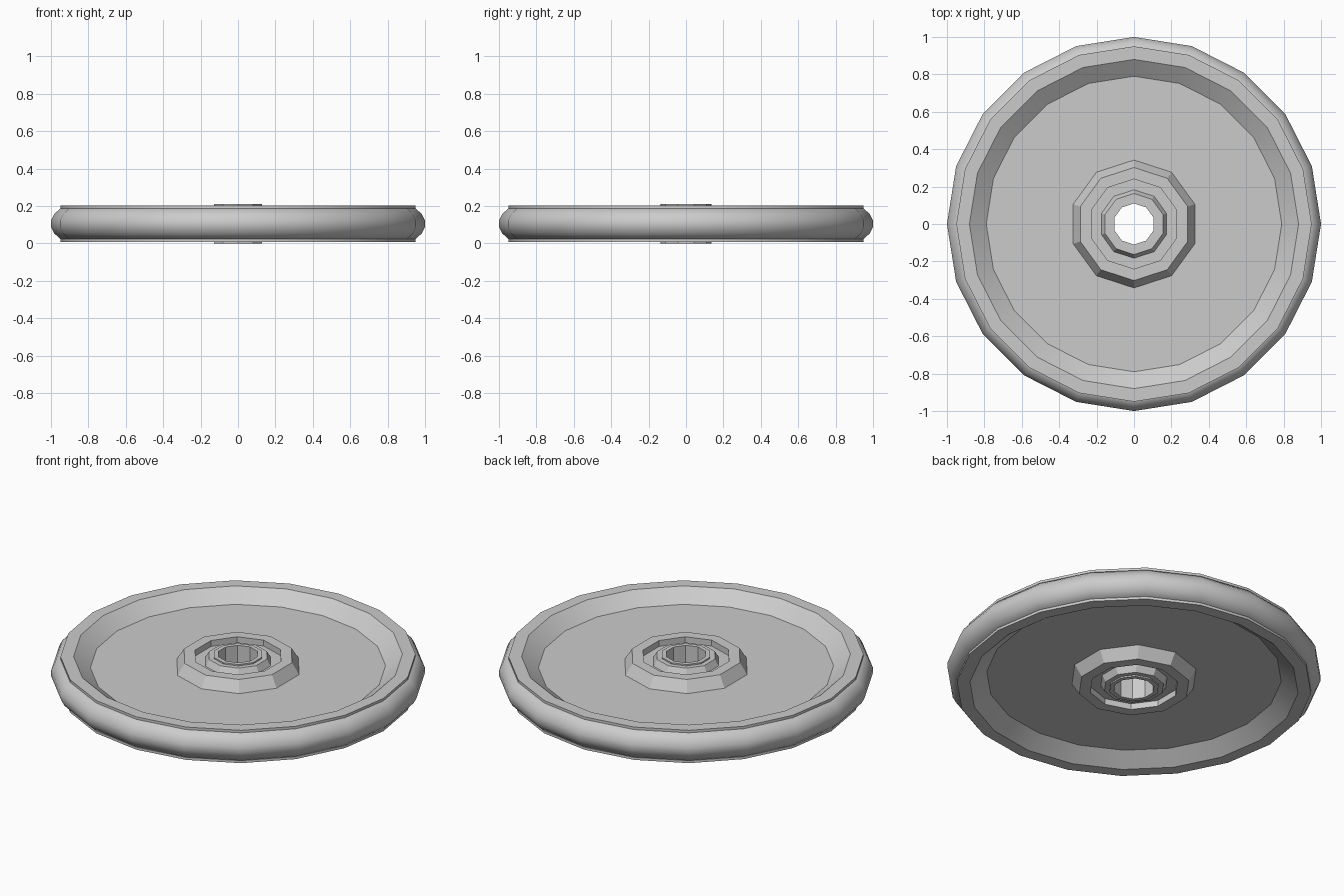
import bpy
import bmesh
from math import sin, cos, pi, radians

default_cube = bpy.data.objects.get("Cube")
if default_cube:
    bpy.data.objects.remove(default_cube)

MID = 0.105  # height of the wheel's plane of symmetry

grey = bpy.data.materials.new("plain grey")
grey.use_nodes = True
grey.diffuse_color = (0.6, 0.6, 0.6, 1)
grey.node_tree.nodes["Principled BSDF"].inputs["Base Color"].default_value = grey.diffuse_color


def lathe(name, half_profile, sides, smooth_angle=None):
    """Mirror an upper (radius, height above middle) profile and revolve it as a closed ring."""
    profile = half_profile + [(r, -h) for r, h in reversed(half_profile)]
    bm = bmesh.new()
    rings = []
    for k in range(sides):
        a = pi / 2 + 2 * pi * k / sides
        rings.append([bm.verts.new((r * cos(a), r * sin(a), MID + h)) for r, h in profile])
    n = len(profile)
    for k in range(sides):
        here, after = rings[k], rings[(k + 1) % sides]
        for j in range(n):
            i = (j + 1) % n
            bm.faces.new((here[j], after[j], after[i], here[i]))
    bmesh.ops.recalc_face_normals(bm, faces=bm.faces)
    mesh = bpy.data.meshes.new(name)
    bm.to_mesh(mesh)
    bm.free()
    mesh.materials.append(grey)
    obj = bpy.data.objects.new(name, mesh)
    bpy.context.collection.objects.link(obj)
    if smooth_angle:
        bpy.ops.object.select_all(action="DESELECT")
        obj.select_set(True)
        bpy.context.view_layer.objects.active = obj
        bpy.ops.object.shade_smooth_by_angle(angle=radians(smooth_angle))
    return obj


# Rounded tyre band
lathe("tyre", [(0.93, 0.082), (0.95, 0.082), (0.982, 0.052), (1.0, 0.018)], 20, 50)

# Raised rim sloping down to the thin web disc
lathe("rim_and_disc", [(0.2, 0.03), (0.79, 0.03), (0.88, 0.097), (0.95, 0.097)], 20, 25)

# Hub collar, recessed groove, and stepped boss around the axle hole
lathe("hub", [(0.342, 0.03), (0.302, 0.095), (0.24, 0.095), (0.24, 0.06),
              (0.183, 0.06), (0.163, 0.097), (0.135, 0.097), (0.135, 0.105),
              (0.11, 0.105)], 10)
